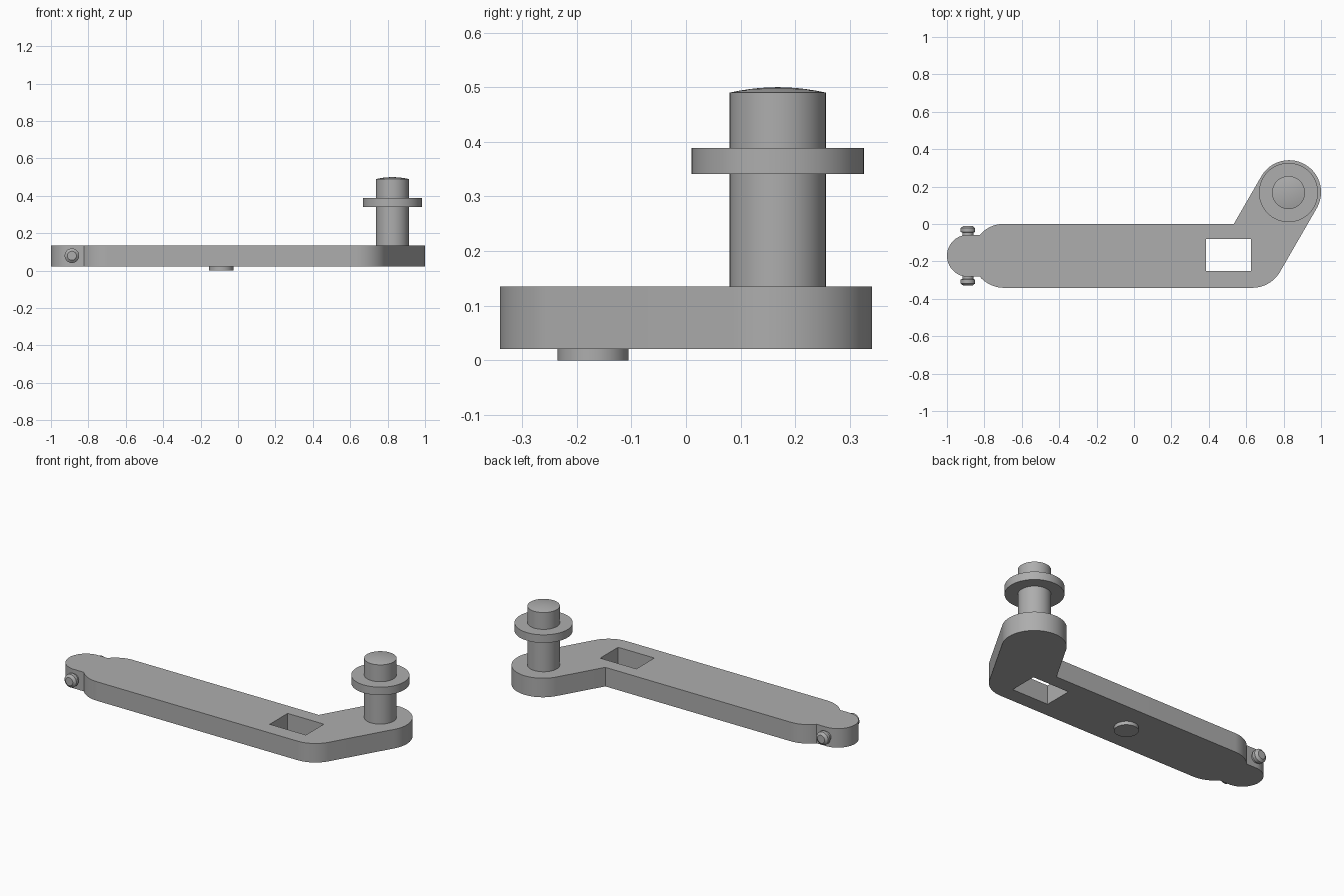
import bpy, bmesh
from math import sin, cos, tan, asin, pi, radians, degrees
from mathutils import Matrix

if "Cube" in bpy.data.objects:
    bpy.data.objects.remove(bpy.data.objects["Cube"], do_unlink=True)

grey = bpy.data.materials.new("mid grey")
grey.use_nodes = True
colour = (0.42, 0.42, 0.42, 1)
grey.diffuse_color = colour
grey.node_tree.nodes["Principled BSDF"].inputs["Base Color"].default_value = colour


def finish(name, bm):
    bmesh.ops.recalc_face_normals(bm, faces=bm.faces)
    mesh = bpy.data.meshes.new(name)
    bm.to_mesh(mesh)
    bm.free()
    mesh.materials.append(grey)
    mesh.shade_smooth()
    mesh.set_sharp_from_angle(angle=radians(25))
    obj = bpy.data.objects.new(name, mesh)
    bpy.context.collection.objects.link(obj)
    return obj


def arc(cx, cy, r, start, end, steps=24):
    angles = [radians(start + (end - start) * i / steps) for i in range(steps + 1)]
    return [(cx + r * cos(a), cy + r * sin(a)) for a in angles]


def lathe(name, profile, matrix, segments=64):
    """Turn (radius, height) points about z and cap both ends."""
    bm = bmesh.new()
    rings = [[bm.verts.new((r * cos(2 * pi * i / segments), r * sin(2 * pi * i / segments), z))
              for i in range(segments)] for r, z in profile]
    for low, high in zip(rings, rings[1:]):
        for i in range(segments):
            j = (i + 1) % segments
            bm.faces.new((low[i], low[j], high[j], high[i]))
    bm.faces.new(rings[0][::-1])
    bm.faces.new(rings[-1])
    bm.transform(matrix)
    return finish(name, bm)


# Main dimensions
R, TIP_R = 0.171, 0.112
ARM_Y, PEG_X, PEG_Y = -0.17, 0.829, 0.17
BOTTOM, TOP = 0.021, 0.135
TIP_X, SHOULDER_X = TIP_R - 1, -0.695
ELBOW_X = PEG_X - (PEG_Y - ARM_Y) / tan(radians(60))

# Bent arm with rounded ends, a narrow tip and a rectangular opening
lean = degrees(asin(TIP_R / R))
outline = (arc(TIP_X, ARM_Y, TIP_R, 90, 270, 40)
           + arc(SHOULDER_X, ARM_Y, R, 180 + lean, 270)
           + arc(ELBOW_X, ARM_Y, R, 270, 330)
           + arc(PEG_X, PEG_Y, R, 330, 510, 48)
           + [(ELBOW_X - R * tan(radians(30)), ARM_Y + R)]
           + arc(SHOULDER_X, ARM_Y, R, 90, 180 - lean))
opening = [(0.385, -0.25), (0.625, -0.25), (0.625, -0.08), (0.385, -0.08)]
bm = bmesh.new()
for loop in (outline, opening):
    verts = [bm.verts.new((x, y, BOTTOM)) for x, y in loop]
    for a, b in zip(verts, verts[1:] + verts[:1]):
        bm.edges.new((a, b))
bmesh.ops.triangle_fill(bm, edges=bm.edges[:], use_beauty=True, normal=(0, 0, 1))
raised = bmesh.ops.extrude_face_region(bm, geom=bm.faces[:])["geom"]
bmesh.ops.translate(bm, vec=(0, 0, TOP - BOTTOM),
                    verts=[v for v in raised if isinstance(v, bmesh.types.BMVert)])
finish("arm", bm)

# Upright peg with a slightly domed top
PEG_R, RIM, DOME = 0.088, 0.49, 0.01
dome = [(PEG_R * t, RIM + DOME * (1 - t * t)) for t in (1, 0.8, 0.6, 0.4, 0.2, 0.02)]
at_peg = Matrix.Translation((PEG_X - 0.003, PEG_Y - 0.002, 0))
lathe("peg", [(PEG_R, TOP - 0.01)] + dome, at_peg)

# Flange around the peg
lathe("peg_flange", [(0.158, 0.341), (0.158, 0.389)], at_peg)

# Low round button underneath
lathe("bottom_button", [(0.065, 0), (0.065, BOTTOM + 0.005)],
      Matrix.Translation((-0.09, ARM_Y, 0)))

# Grooved side pins on the narrow tip
pin = [(0.03, TIP_R - 0.03), (0.03, TIP_R + 0.012), (0.039, TIP_R + 0.016),
       (0.039, TIP_R + 0.036), (0.024, TIP_R + 0.048)]
for side, turn in (("front", 90), ("back", -90)):
    lathe(side + "_pin", pin, Matrix.Translation((TIP_X, ARM_Y, 0.08))
          @ Matrix.Rotation(radians(turn), 4, "X"), 32)
